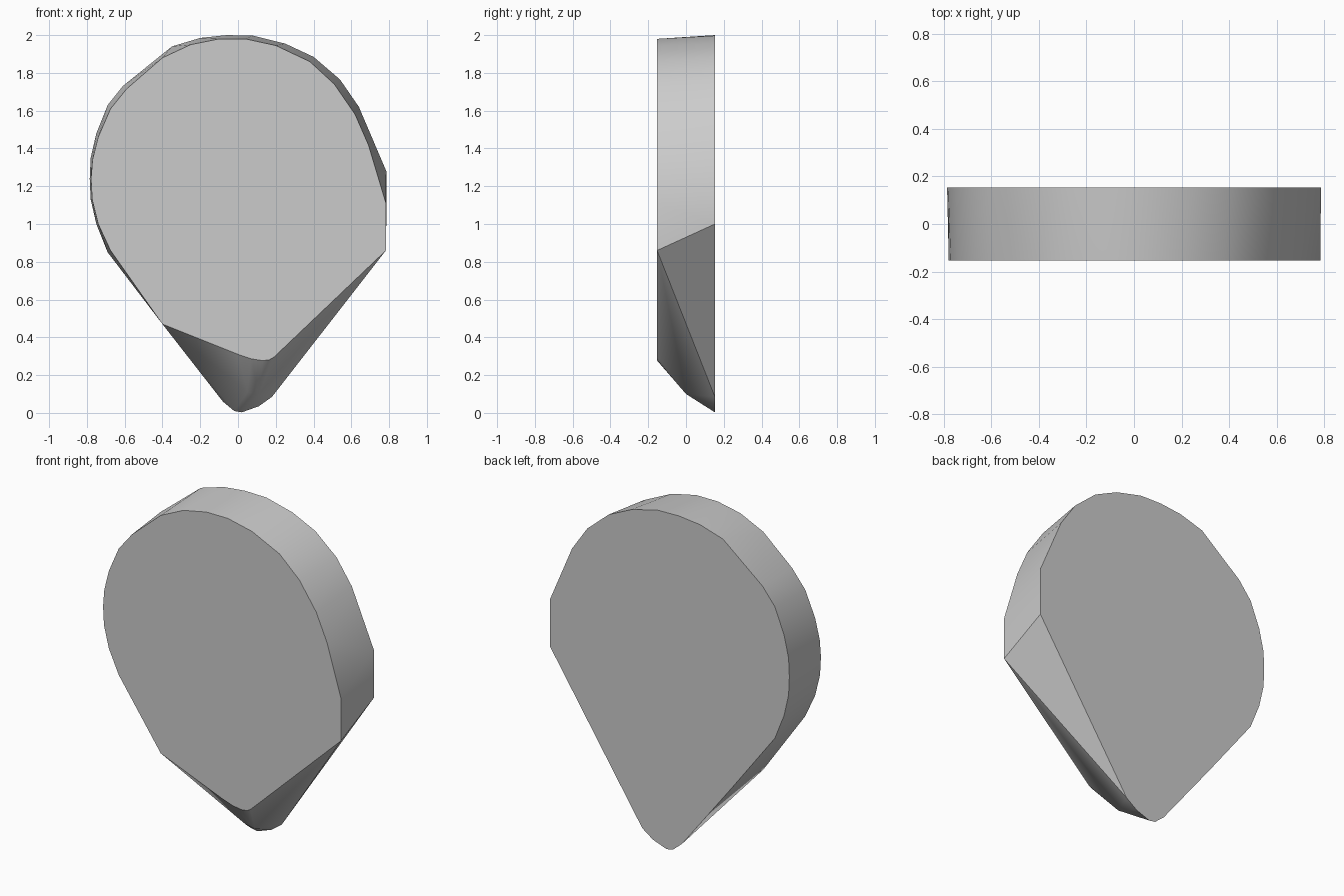
import bpy, bmesh, math

cube = bpy.data.objects.get("Cube")
if cube:
    bpy.data.objects.remove(cube, do_unlink=True)

grey = bpy.data.materials.new("light_grey")
grey.use_nodes = True
colour = (0.6, 0.6, 0.6, 1)
grey.diffuse_color = colour
grey.node_tree.nodes["Principled BSDF"].inputs["Base Color"].default_value = colour

HALF = 0.153

# Outlines as (x, z), clockwise from the lower left
front = [(-.40, .47), (-.675, .86), (-.74, 1.0), (-.772, 1.13), (-.778, 1.24),
         (-.77, 1.34), (-.74, 1.46), (-.675, 1.61), (-.59, 1.715), (-.40, 1.88),
         (-.25, 1.95), (-.1, 1.98), (.04, 1.98), (.2, 1.945), (.38, 1.86),
         (.51, 1.74), (.62, 1.58), (.69, 1.42), (.783, 1.11), (.783, .86),
         (.19, .295), (.165, .281), (.13, .277), (.07, .286), (0, .31), (-.36, .455)]
back = [(-.08, .06), (-.40, .47), (-.69, .85), (-.75, 1.0), (-.78, 1.13),
        (-.785, 1.24), (-.78, 1.35), (-.75, 1.48), (-.69, 1.63), (-.61, 1.73),
        (-.35, 1.94), (-.2, 1.985), (-.06, 2), (.08, 1.997), (.25, 1.955),
        (.4, 1.885), (.54, 1.765), (.64, 1.62), (.785, 1.28), (.785, 1.0),
        (.18, .085), (.11, .035), (.02, .003), (-.02, .01)]
# Bulge of the tip between the two outlines
tip = [(.11, .10), (.05, .11)]

# Faceted stone slab: hull wrapped around the outlines
bm = bmesh.new()
for outline, y in ((front, -HALF), (tip, 0), (back, HALF)):
    for x, z in outline:
        bm.verts.new((x, y, z))
hull = bmesh.ops.convex_hull(bm, input=bm.verts)
loose = [v for v in bm.verts if not v.link_faces]
bmesh.ops.delete(bm, geom=loose, context='VERTS')
bmesh.ops.dissolve_limit(bm, angle_limit=math.radians(0.5),
                         verts=bm.verts, edges=bm.edges)
bmesh.ops.recalc_face_normals(bm, faces=bm.faces)

mesh = bpy.data.meshes.new("slab")
bm.to_mesh(mesh)
bm.free()
mesh.materials.append(grey)
slab = bpy.data.objects.new("slab", mesh)
bpy.context.collection.objects.link(slab)

# Smooth rim with sharp edges around the flat faces
bpy.ops.object.select_all(action='DESELECT')
slab.select_set(True)
bpy.context.view_layer.objects.active = slab
bpy.ops.object.shade_smooth_by_angle(angle=math.radians(30))
